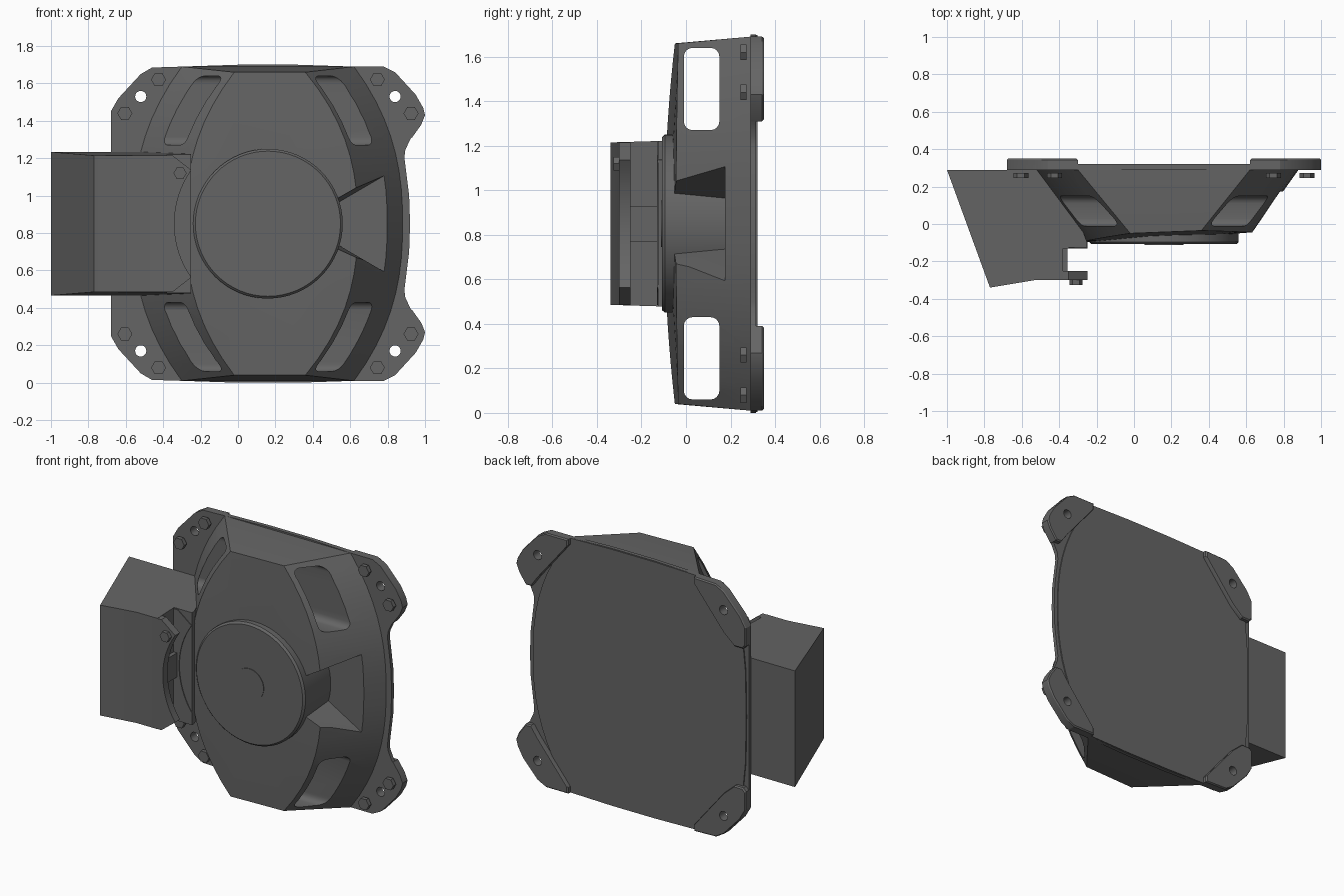
import bpy, bmesh, math

if "Cube" in bpy.data.objects:
    bpy.data.objects.remove(bpy.data.objects["Cube"])

CX, CZ = 0.16, 0.85          # speaker axis


def make(name, bm):
    bmesh.ops.recalc_face_normals(bm, faces=bm.faces[:])
    me = bpy.data.meshes.new(name)
    bm.to_mesh(me)
    bm.free()
    ob = bpy.data.objects.new(name, me)
    bpy.context.collection.objects.link(ob)
    return ob


def loft(name, loops, apex=None):
    """Skin closed 3D loops; the first end may fan to an apex point."""
    bm = bmesh.new()
    rings = [[bm.verts.new(p) for p in lp] for lp in loops]
    n = len(rings[0])
    for a, b in zip(rings, rings[1:]):
        for i in range(n):
            j = (i + 1) % n
            bm.faces.new((a[i], a[j], b[j], b[i]))
    if apex:
        c = bm.verts.new(apex)
        for i in range(n):
            bm.faces.new((c, rings[0][i], rings[0][(i + 1) % n]))
    else:
        bm.faces.new(rings[0])
    bm.faces.new(rings[-1])
    return make(name, bm)


def prism(name, pts, y0, y1):
    return loft(name, [[(x, y, z) for x, z in pts] for y in (y0, y1)])


def circle(x, z, r, n):
    return [(x + r * math.cos(i * math.tau / n), z + r * math.sin(i * math.tau / n))
            for i in range(n)]


def disc(name, x, z, r, y0, y1, n=32):
    return prism(name, circle(x, z, r, n), y0, y1)


def mirror(half):
    """Complete an upper outline (left to right) with its lower reflection."""
    return half + [(p[0],) + tuple(p[1:-1]) + (2 * CZ - p[-1],)
                   for p in reversed(half) if abs(p[-1] - CZ) > 1e-6]


def bow(x0, x1, y0, y1, height, n=9):
    """Curved side edge from the middle height up to a corner."""
    return [(x0 + (x1 - x0) * (i / n) ** 2.4, y0 + (y1 - y0) * (i / n) ** 2,
             CZ + height * i / n) for i in range(n + 1)]


def cut(ob, cutter):
    m = ob.modifiers.new("cut", 'BOOLEAN')
    m.operation, m.solver, m.object = 'DIFFERENCE', 'EXACT', cutter
    bpy.context.view_layer.objects.active = ob
    bpy.ops.object.modifier_apply(modifier=m.name)
    bpy.data.objects.remove(cutter)


# Basket: sloping shell from the rim to the faceted front
front = mirror(bow(-.28, -.02, -.097, -.05, .81) + bow(.64, .36, -.045, -.035, .81)[::-1])
rim = mirror(bow(-.56, -.3, .29, .29, .84) + bow(.88, .62, .29, .29, .84)[::-1])
basket = loft("basket", [front, rim, [(x, .31, z) for x, y, z in rim]], (CX, -.08, CZ))

# Flat back cover
cover = mirror([(-.665, CZ), (-.66, 1.15), (-.64, 1.35), (-.3, 1.69), (0, 1.697), (.32, 1.697)]
               + [(x, z) for x, y, z in bow(.895, .62, 0, 0, .84)[::-1]])
prism("back_cover", cover, .305, .322)

# Rounded side windows running through the basket
for s in (1, -1):
    pts = []
    for y, z, a in ((.11, 1.60, 0), (.03, 1.60, 90), (.03, 1.31, 180), (.11, 1.31, 270)):
        for k in range(5):
            t = math.radians(a + k * 22.5)
            pts.append((y + .04 * math.cos(t), CZ + s * (z + .04 * math.sin(t) - CZ)))
    cut(basket, loft("window_cutter", [[(x, y, z) for y, z in pts] for x in (-1.2, 1.2)]))

# Wedge notch on the right, its walls closing in towards the floor
notch = [[(.45, y, CZ + a), (.53, y, CZ + b), (.95, y, CZ + c),
          (.95, y, CZ - c), (.53, y, CZ - b), (.45, y, CZ - a)]
         for y, a, b, c in ((-.3, .11, .16, .355), (.175, .08, .11, .355))]
cut(basket, loft("notch_cutter", notch))

# Magnet and centre cap
loft("magnet", [[(x, y, z) for x, z in circle(CX, CZ, r, 64)]
                for y, r in ((-.108, .388), (-.095, .4), (.2, .395))])
disc("magnet_cap", CX, CZ, .105, -.112, -.05, 48)

# Mounting flange with ears
flange = prism("mounting_flange", mirror([
    (-.68, 1.45), (-.64, 1.52), (-.52, 1.65), (-.46, 1.68), (-.3, 1.69), (0, 1.70), (.32, 1.70),
    (.62, 1.69), (.78, 1.69), (.84, 1.66), (.95, 1.54), (.99, 1.47), (1, 1.43), (.98, 1.38),
    (.92, 1.30), (.893, 1.24), (.89, 1.2), (.9, 1.12), (.915, 1.0), (.92, CZ)]), .29, .315)

# Corner pads with holes and bolts
right_pad = [(.62, 1.69), (.78, 1.69), (.84, 1.66), (.95, 1.54), (.99, 1.47), (1, 1.43),
             (.98, 1.38), (.93, 1.31), (.89, 1.31), (.84, 1.38), (.66, 1.6), (.62, 1.65)]
left_pad = [(-.3, 1.69), (-.46, 1.685), (-.52, 1.65), (-.64, 1.52), (-.68, 1.45), (-.68, 1.33),
            (-.66, 1.31), (-.6, 1.31), (-.52, 1.38), (-.34, 1.6), (-.3, 1.65)]
for side, pad, sx in (("right", right_pad, 1), ("left", left_pad, -1)):
    for level, sz in (("upper", 1), ("lower", -1)):
        tag = f"{level}_{side}"
        pts = [(x, CZ + sz * (z - CZ)) for x, z in pad]
        mx = sum(p[0] for p in pts) / len(pts)
        mz = sum(p[1] for p in pts) / len(pts)
        top = [(mx + (x - mx) * .96, .35, mz + (z - mz) * .96) for x, z in pts]
        ear = loft("ear_pad_" + tag, [[(x, .29, z) for x, z in pts],
                                      [(x, .342, z) for x, z in pts], top])
        hx, hz = CX + sx * .68, CZ + sz * .68
        for ob in (ear, flange):
            cut(ob, disc("hole_cutter", hx, hz, .03, .2, .45, 20))
        for k, (dx, dz) in enumerate(((.585, .77), (.765, .59))):
            disc(f"bolt_{tag}_{k}", CX + sx * dx, CZ + sz * dz, .04, .245, .272, 6)

# Side housing, tapering slightly towards the front
profile = [(-1, .29), (-.77, -.34), (-.53, -.3), (-.38, -.3), (-.38, -.125),
           (-.25, -.125), (-.25, -.1), (-.4, .29)]
loft("side_housing", [[(x, y, CZ + s * (.375 + .03 * y)) for x, y in profile] for s in (1, -1)])

# Clamp flanges curving around the magnet
arc = []
for i in range(17):
    t = math.radians(145 + i * 70 / 16)
    arc.append((CX + .5 * math.cos(t), CZ + .5 * math.sin(t)))
clamp = [(-.42, 1.215), (-.35, 1.215)] + arc + [(-.35, .485), (-.42, .485)]
prism("front_clamp", clamp, -.3, -.25)
prism("rear_clamp", clamp, -.13, -.095)
disc("clamp_bolt", -.31, 1.12, .035, -.325, -.29, 6)
prism("clamp_rib", [(-.4, .93), (-.355, .93), (-.355, .77), (-.4, .77)], -.25, -.12)

# Dark plastic on every part
dark = bpy.data.materials.new("dark_plastic")
dark.diffuse_color = (.13, .13, .13, 1)
dark.use_nodes = True
dark.node_tree.nodes["Principled BSDF"].inputs["Base Color"].default_value = dark.diffuse_color
for ob in bpy.data.objects:
    ob.data.materials.clear()
    ob.data.materials.append(dark)

# Smooth the curved surfaces, keep edges crisp
bpy.ops.object.select_all(action='SELECT')
bpy.context.view_layer.objects.active = basket
bpy.ops.object.shade_smooth_by_angle(angle=math.radians(25))
